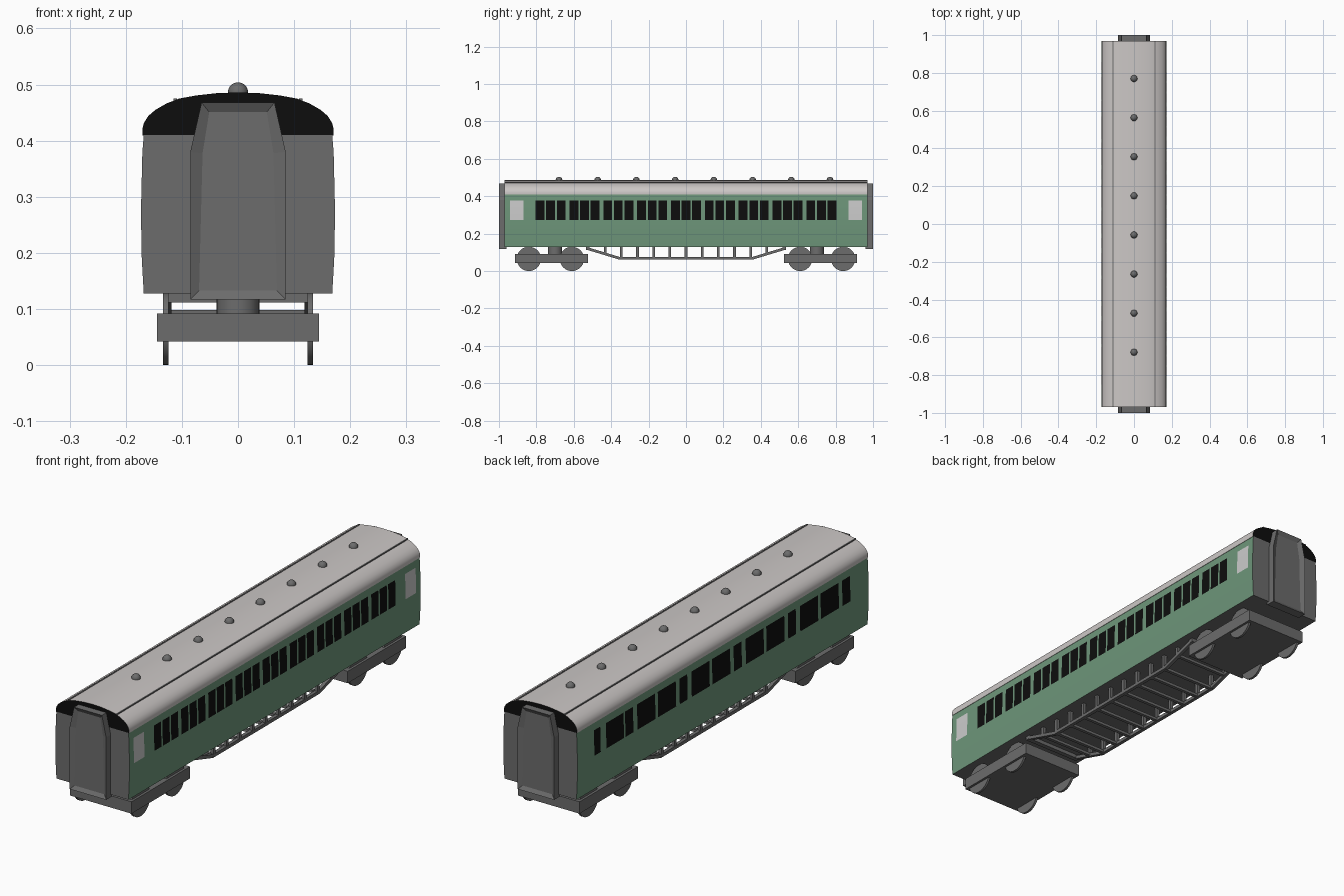
import bpy, bmesh, math
from mathutils import Vector, Matrix

if "Cube" in bpy.data.objects:
    bpy.data.objects.remove(bpy.data.objects["Cube"])


def mat(name, r, g, b):
    m = bpy.data.materials.new(name)
    m.diffuse_color = (r, g, b, 1)
    m.use_nodes = True
    m.node_tree.nodes["Principled BSDF"].inputs["Base Color"].default_value = m.diffuse_color
    return m


GREEN = mat("coach green", 0.155, 0.305, 0.195)
GREY = mat("dark grey", 0.15, 0.15, 0.15)
BLACK = mat("window black", 0.004, 0.004, 0.004)
WHITE = mat("pale panel", 0.6, 0.6, 0.6)
ROOF = mat("roof pale grey", 0.6, 0.57, 0.56)


def finish(bm, name, mats, smooth=None):
    bmesh.ops.recalc_face_normals(bm, faces=bm.faces)
    me = bpy.data.meshes.new(name)
    bm.to_mesh(me)
    bm.free()
    ob = bpy.data.objects.new(name, me)
    bpy.context.collection.objects.link(ob)
    for m in mats:
        me.materials.append(m)
    if smooth:
        bpy.ops.object.select_all(action='DESELECT')
        ob.select_set(True)
        bpy.context.view_layer.objects.active = ob
        bpy.ops.object.shade_smooth_by_angle(angle=math.radians(smooth))
    return ob


def add_box(bm, lo, hi):
    lo, hi = Vector(lo), Vector(hi)
    bmesh.ops.create_cube(bm, size=1, matrix=Matrix.Translation((lo + hi) / 2) @ Matrix.Diagonal((*(hi - lo), 1)))


def add_bar(bm, a, b, w, h):
    """Box-section bar between two points."""
    a, b = Vector(a), Vector(b)
    d = b - a
    rot = d.to_track_quat('Y', 'Z').to_matrix().to_4x4()
    bmesh.ops.create_cube(bm, size=1, matrix=Matrix.Translation((a + b) / 2) @ rot @ Matrix.Diagonal((w, d.length, h, 1)))


def add_cyl(bm, centre, r, depth, rot, seg=32):
    bmesh.ops.create_cone(bm, cap_ends=True, segments=seg, radius1=r, radius2=r, depth=depth,
                          matrix=Matrix.Translation(centre) @ rot)


def prism(bm, pts, y0, y1):
    """Extrude an (x, z) outline along y."""
    f = bm.faces.new([bm.verts.new((x, y0, z)) for x, z in pts])
    r = bmesh.ops.extrude_face_region(bm, geom=[f])
    bmesh.ops.translate(bm, verts=[v for v in r["geom"] if isinstance(v, bmesh.types.BMVert)], vec=(0, y1 - y0, 0))


# Body shell: bulging side walls split into columns, windows coloured on the middle row
L = 0.97
SIDE = [(0.168, 0.128), (0.1715, 0.19), (0.173, 0.272), (0.1705, 0.378), (0.168, 0.41)]
WINDOW_ROW = 2
right = [(-0.94, -0.87, 3), (0.87, 0.94, 3)]           # pale end panels
for k in range(-4, 5):                                  # nine groups of three windows
    for j in (-1, 0, 1):
        c = k * 0.181 + j * 0.0565
        right.append((c - 0.0235, c + 0.0235, 2))
left = [(0.815, 0.857, 2), (0.66, 0.777, 2)]           # other side: wide pairs and narrow lights
for k in range(5):
    s = 0.65 - k * 0.3615                               # start of the narrow light
    left.append((s - 0.053, s, 2))
    if k < 4:
        left += [(s - 0.2, s - 0.08, 2), (s - 0.338, s - 0.218, 2)]

bm = bmesh.new()
for sx, spans in ((1, right), (-1, left)):
    ys = sorted({-L, L, *(v for s in spans for v in s[:2])})
    grid = [[bm.verts.new((sx * x, y, z)) for y in ys] for x, z in SIDE]
    for r in range(len(SIDE) - 1):
        for c in range(len(ys) - 1):
            f = bm.faces.new((grid[r][c], grid[r][c + 1], grid[r + 1][c + 1], grid[r + 1][c]))
            mid = (ys[c] + ys[c + 1]) / 2
            if r == WINDOW_ROW:
                f.material_index = next((m for a, b, m in spans if a < mid < b), 0)
outline = SIDE + [(-x, z) for x, z in reversed(SIDE)]
for y in (-L, L):                                       # grey end walls
    bm.faces.new([bm.verts.new((x, y, z)) for x, z in outline]).material_index = 1
w = SIDE[0][0]
bm.faces.new([bm.verts.new((a * w, b * L, 0.128)) for a, b in ((-1, -1), (1, -1), (1, 1), (-1, 1))]).material_index = 1
bmesh.ops.remove_doubles(bm, verts=bm.verts, dist=0.0001)
finish(bm, "body_shell", [GREEN, GREY, BLACK, WHITE], 20)

# Roof: arched section with black ends
half = [(0.17, 0.409), (0.1705, 0.42), (0.168, 0.431), (0.16, 0.444), (0.147, 0.455), (0.128, 0.466),
        (0.105, 0.475), (0.075, 0.4805), (0.04, 0.4845)]
bm = bmesh.new()
prism(bm, half + [(0, 0.486)] + [(-x, z) for x, z in reversed(half)], -L, L)
for f in bm.faces:
    f.normal_update()
    if abs(f.normal.y) > 0.9:
        f.material_index = 1
finish(bm, "roof", [ROOF, BLACK], 35)

# Rain strips along the roof
bm = bmesh.new()
for s in (-1, 1):
    add_box(bm, (s * 0.112 - 0.003, -L, 0.468), (s * 0.112 + 0.003, L, 0.4755))
finish(bm, "rain_strips", [GREY])

# Dome vents along the ridge
bm = bmesh.new()
for i in range(8):
    bmesh.ops.create_uvsphere(bm, u_segments=16, v_segments=10, radius=0.018,
                              matrix=Matrix.Translation((0, 0.77 - i * 0.207, 0.486)))
finish(bm, "roof_vents", [GREY], 40)

# Gangway connectors with a recessed door panel
gang = [(0.085, 0.117), (0.085, 0.38), (0.065, 0.468)]
for s, name in ((-1, "front_gangway"), (1, "back_gangway")):
    bm = bmesh.new()
    prism(bm, gang + [(-x, z) for x, z in reversed(gang)], s * 0.96, s * 1.0)
    bmesh.ops.recalc_face_normals(bm, faces=bm.faces)
    outer = [f for f in bm.faces if f.normal.y * s > 0.9]
    bmesh.ops.inset_region(bm, faces=outer, thickness=0.022)
    bmesh.ops.translate(bm, verts=outer[0].verts, vec=(0, -s * 0.01, 0))
    finish(bm, name, [GREY])

# Bogies: solid frame, pivot and four thin wheels each
roll = Matrix.Rotation(math.pi / 2, 4, 'Y')
for s, name in ((-1, "front"), (1, "back")):
    bm = bmesh.new()
    add_box(bm, (-0.144, s * 0.72 - 0.195, 0.042), (0.144, s * 0.72 + 0.195, 0.092))
    finish(bm, name + "_bogie_frame", [GREY])
    bm = bmesh.new()
    add_cyl(bm, (0, s * 0.7, 0.11), 0.038, 0.04, Matrix())
    finish(bm, name + "_bogie_pivot", [GREY], 40)
    bm = bmesh.new()
    for y in (0.61, 0.84):
        for x in (-0.129, 0.129):
            add_cyl(bm, (x, s * y, 0.065), 0.065, 0.01, roll)
    finish(bm, name + "_wheels", [GREY], 40)

# Underframe truss: sloping rails, posts and cross members
bm = bmesh.new()
posts = [i * 0.0865 for i in range(-5, 6)]
for x in (-0.126, 0.126):
    path = [(x, -0.53, 0.121), (x, -0.355, 0.068), (x, 0.355, 0.068), (x, 0.53, 0.121)]
    for a, b in zip(path, path[1:]):
        add_bar(bm, a, b, 0.015, 0.014)
    for y in posts:
        add_box(bm, (x - 0.007, y - 0.007, 0.068 if abs(y) < 0.36 else 0.092), (x + 0.007, y + 0.007, 0.13))
for y in posts:
    z = 0.068 if abs(y) < 0.36 else 0.092
    add_box(bm, (-0.126, y - 0.007, z - 0.006), (0.126, y + 0.007, z + 0.006))
for y in (-0.525, 0.525):
    add_box(bm, (-0.134, y - 0.01, 0.112), (0.134, y + 0.01, 0.13))
finish(bm, "underframe_truss", [GREY])
